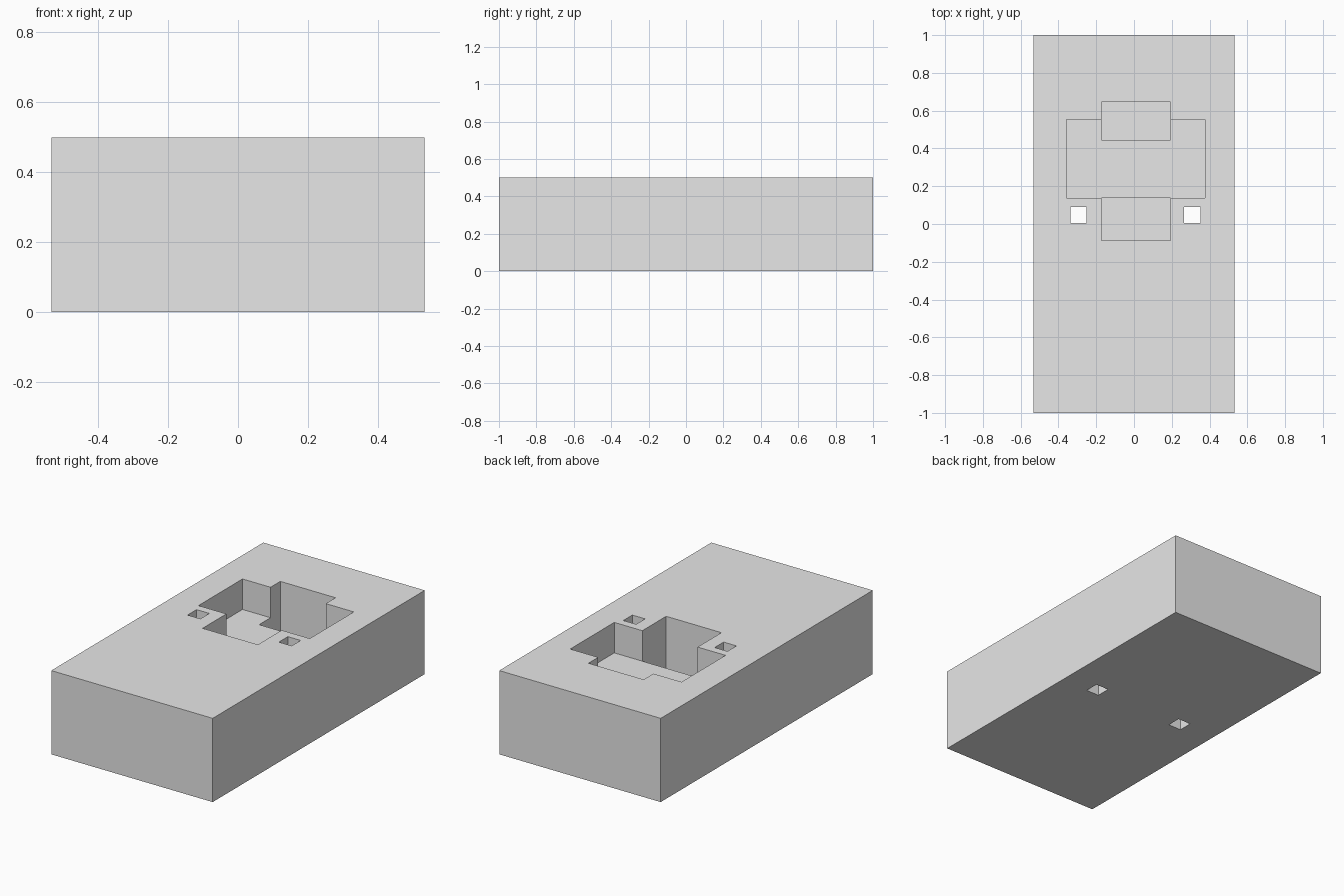
import bpy

cube = bpy.data.objects.get("Cube")
if cube:
    bpy.data.objects.remove(cube, do_unlink=True)

HEIGHT = 0.5
ABOVE = HEIGHT + 0.1   # cutters rise past the top face
DEEP = 0.10            # floor of the two deep slots
SHALLOW = 0.318        # floor of the wide recess

grey = bpy.data.materials.new("plain_grey")
grey.use_nodes = True
colour = (0.8, 0.8, 0.8, 1)
grey.diffuse_color = colour
grey.node_tree.nodes["Principled BSDF"].inputs["Base Color"].default_value = colour


def box(name, x, y, z):
    """Add a box spanning the given (low, high) ranges."""
    spans = (x, y, z)
    bpy.ops.mesh.primitive_cube_add(size=1, location=[(a + b) / 2 for a, b in spans])
    ob = bpy.context.object
    ob.name = name
    ob.scale = [b - a for a, b in spans]
    bpy.ops.object.transform_apply(location=True, rotation=False, scale=True)
    ob.data.materials.append(grey)
    return ob


# Solid block
block = box("block", (-0.533, 0.533), (-1, 1), (0, HEIGHT))

# Stepped pocket and the two square holes that go right through
slot_x = (-0.173, 0.192)
hole_y = (0.005, 0.09)
cutters = [
    box("back_slot_cutter", slot_x, (0.446, 0.646), (DEEP, ABOVE)),
    box("front_slot_cutter", slot_x, (-0.087, 0.138), (DEEP, ABOVE)),
    box("wide_recess_cutter", (-0.358, 0.377), (0.138, 0.554), (SHALLOW, ABOVE)),
    box("right_hole_cutter", (-0.337, -0.252), hole_y, (-0.1, ABOVE)),
    box("left_hole_cutter", (0.266, 0.351), hole_y, (-0.1, ABOVE)),
]

# Cut each shape out of the block, then discard the cutter
for cutter in cutters:
    cutter.hide_render = True
    cut = block.modifiers.new(cutter.name, "BOOLEAN")
    cut.operation = "DIFFERENCE"
    cut.solver = "EXACT"
    cut.object = cutter
    bpy.context.view_layer.objects.active = block
    bpy.ops.object.modifier_apply(modifier=cut.name)
    bpy.data.objects.remove(cutter, do_unlink=True)
